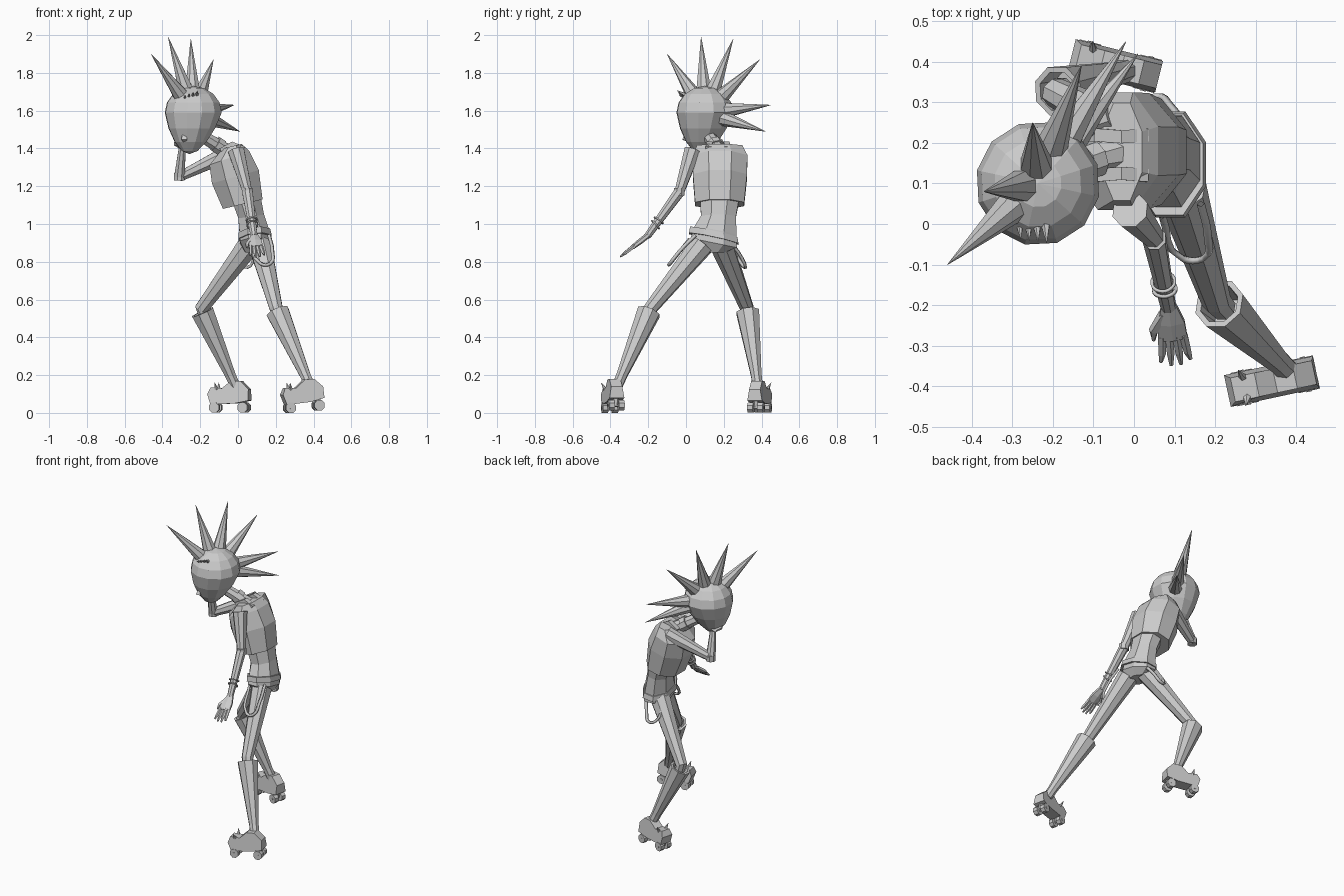
import bpy, bmesh, math
from mathutils import Vector, Matrix

cube = bpy.data.objects.get("Cube")
if cube:
    bpy.data.objects.remove(cube)

grey = bpy.data.materials.new("plain_grey")
grey.use_nodes = True
grey.diffuse_color = (0.6, 0.6, 0.6, 1)
grey.node_tree.nodes["Principled BSDF"].inputs["Base Color"].default_value = (0.6, 0.6, 0.6, 1)


def finish(name, bm):
    bmesh.ops.recalc_face_normals(bm, faces=bm.faces)
    mesh = bpy.data.meshes.new(name)
    bm.to_mesh(mesh)
    bm.free()
    mesh.materials.append(grey)
    obj = bpy.data.objects.new(name, mesh)
    bpy.context.collection.objects.link(obj)


def loft(name, sections, sides=8):
    """Skin rings given as (centre, half-axis u, half-axis v)."""
    bm = bmesh.new()
    rings = []
    grow = 1 / math.cos(math.pi / sides)
    for c, u, v in sections:
        ring = []
        for i in range(sides):
            a = math.tau * (i + 0.5) / sides
            p = Vector(c) + (Vector(u) * math.cos(a) + Vector(v) * math.sin(a)) * grow
            ring.append(bm.verts.new(p))
        rings.append(ring)
    for r, s in zip(rings, rings[1:]):
        for i in range(sides):
            j = (i + 1) % sides
            bm.faces.new((r[i], r[j], s[j], s[i]))
    bm.faces.new(rings[0])
    bm.faces.new(rings[-1])
    finish(name, bm)


def tube(name, points, radii, sides=8, axis=None):
    """Limb-like tube through points, with a radius at each."""
    pts = [Vector(p) for p in points]
    main = (pts[-1] - pts[0]) if axis is None else Vector(axis)
    ref = Vector((0, 1, 0)) if abs(main.normalized().y) < 0.8 else Vector((0, 0, 1))
    sections = []
    for i, (p, r) in enumerate(zip(pts, radii)):
        d = main if axis is not None else pts[min(i + 1, len(pts) - 1)] - pts[max(i - 1, 0)]
        u = ref.cross(d).normalized()
        sections.append((p, u * r, d.normalized().cross(u) * r))
    loft(name, sections, sides)


def spike(name, base, tip, radius, sides=8):
    tube(name, (base, tip), (radius, 0.0008), sides)


def cord(name, points, radius, cyclic=False):
    """Cord following a smooth path."""
    curve = bpy.data.curves.new(name, "CURVE")
    curve.dimensions = "3D"
    curve.bevel_depth = radius
    curve.bevel_resolution = 0
    curve.resolution_u = 4
    s = curve.splines.new("BEZIER")
    s.bezier_points.add(len(points) - 1)
    for bp, p in zip(s.bezier_points, points):
        bp.co = p
        bp.handle_left_type = bp.handle_right_type = "AUTO"
    s.use_cyclic_u = cyclic
    curve.materials.append(grey)
    obj = bpy.data.objects.new(name, curve)
    bpy.context.collection.objects.link(obj)


def ring(name, centre, axis, radius, thick):
    q = Vector(axis).to_track_quat("Z", "Y")
    pts = [Vector(centre) + q @ Vector((math.cos(a) * radius, math.sin(a) * radius, 0))
           for a in (math.tau * i / 6 for i in range(6))]
    cord(name, pts, thick, True)


# Head: a low sphere drawn in towards a narrow chin
C = Vector((-0.237, 0.1, 1.59))
face = Vector((-0.67, -0.74, 0)).normalized()
left = Vector((0, 0, 1)).cross(face)
bm = bmesh.new()
bmesh.ops.create_uvsphere(bm, u_segments=12, v_segments=8, radius=1)
for v in bm.verts:
    x, y, z = v.co
    low = max(0, -z)
    wide = 0.154 * (1 - 0.3 * low)
    v.co = C + (face * x + left * y) * wide + face * (0.03 * low)
    v.co.z += z * (0.14 if z > 0 else 0.22)
finish("head", bm)

# Nose
tube("nose", ((-0.285, 0.02, 1.5), (-0.285, -0.005, 1.45), (-0.28, 0.03, 1.44)), (0.006, 0.015, 0.01), 4)

# Row of hair spikes
tips = [(-0.46, -0.1, 1.9), (-0.37, 0.08, 1.99), (-0.25, 0.25, 1.98),
        (-0.13, 0.39, 1.87), (-0.02, 0.45, 1.63), (0.01, 0.42, 1.49)]
for i, t in enumerate(tips):
    d = (Vector(t) - C).normalized()
    spike(f"hair_spike_{i + 1}", C + d * 0.115, t, 0.04)

# Brow studs
for i in range(4):
    b = C + face * (0.1 - 0.012 * i) + left * (0.03 + 0.018 * i) + Vector((0, 0, 0.07 + 0.008 * i))
    spike(f"brow_stud_{i + 1}", b, b + face * 0.03 + left * 0.03 + Vector((0, 0, 0.022)), 0.009, 5)

# Neck and choker
tube("neck", ((-0.04, 0.175, 1.37), (-0.1, 0.16, 1.41), (-0.18, 0.125, 1.46)), (0.045, 0.035, 0.032))
tube("choker", ((-0.09, 0.163, 1.405), (-0.12, 0.152, 1.425)), (0.042, 0.042))
for s in (-1, 1):
    tube("shoulder_strap", ((0.03, 0.17 + s * 0.05, 1.395), (-0.03, 0.17 + s * 0.045, 1.42),
                            (-0.09, 0.17 + s * 0.05, 1.385)), (0.016, 0.016, 0.016), 4)

# Jacket, waist and hips
loft("jacket", [((0.025, 0.178, 1.105), (0.105, 0, 0.025), (0, 0.13, 0)),
                ((-0.014, 0.18, 1.25), (0.124, 0, 0.035), (0, 0.143, 0)),
                ((-0.046, 0.18, 1.35), (0.105, 0, 0.037), (0, 0.145, 0)),
                ((-0.03, 0.178, 1.412), (0.05, 0, 0.012), (0, 0.12, 0))])
loft("waist", [((0.04, 0.18, 1.15), (0.075, 0, 0.02), (0, 0.105, 0)),
               ((0.07, 0.172, 1.04), (0.068, 0, 0.01), (0, 0.093, 0)),
               ((0.085, 0.155, 0.96), (0.077, 0, 0.01), (0, 0.112, -0.02)),
               ((0.09, 0.147, 0.9), (0.08, 0, 0), (0, 0.122, -0.025)),
               ((0.09, 0.14, 0.85), (0.05, 0, 0), (0, 0.065, 0))])
loft("belt", [((0.087, 0.147, 0.955), (0.083, 0, 0.01), (0, 0.125, -0.028)),
              ((0.09, 0.147, 0.922), (0.088, 0, 0.01), (0, 0.131, -0.028))])

# Straps hanging from the belt
cord("left_hanging_strap", [(0.165, 0.05, 0.94), (0.182, -0.03, 0.86), (0.17, -0.085, 0.79),
                            (0.12, -0.085, 0.79), (0.07, 0.02, 0.92)], 0.01)
cord("right_hanging_strap", [(0.13, 0.23, 0.91), (0.09, 0.29, 0.83), (0.05, 0.315, 0.77),
                             (0.0, 0.28, 0.81), (0.03, 0.23, 0.91)], 0.01)


def leg(side, hip, knee, ankle):
    hip, knee, ankle = Vector(hip), Vector(knee), Vector(ankle)
    tube(side + "_thigh", (hip, hip.lerp(knee, 0.3), knee, knee.lerp(ankle, 0.1)),
         (0.06, 0.052, 0.034, 0.03))
    # Flared boot shaft with an open top
    shin = knee - ankle
    top = ankle + shin * 0.96
    tube(side + "_boot_shaft", (ankle, ankle + shin * 0.15, top, top, ankle + shin * 0.8),
         (0.027, 0.028, 0.06, 0.047, 0.04), 8, shin)


leg("left", (0.115, 0.085, 0.89), (0.203, -0.19, 0.55), (0.382, -0.365, 0.14))
leg("right", (0.06, 0.19, 0.89), (-0.195, 0.325, 0.55), (-0.014, 0.38, 0.14))


def skate(side, place, toe, pitch):
    m = (Matrix.Translation(place) @ Matrix.Rotation(math.atan2(toe[1], toe[0]), 4, "Z")
         @ Matrix.Rotation(pitch, 4, "Y"))
    # Shoe from a side profile
    outline = [(-0.105, 0.065), (-0.03, 0.05), (0.1, 0.045), (0.117, 0.1), (0.1, 0.135), (0.04, 0.13),
               (-0.01, 0.17), (-0.06, 0.17), (-0.105, 0.125)]
    bm = bmesh.new()
    f = bm.faces.new([bm.verts.new((x, -0.04, z)) for x, z in outline])
    out = bmesh.ops.extrude_face_region(bm, geom=[f])["geom"]
    bmesh.ops.translate(bm, vec=(0, 0.08, 0), verts=[g for g in out if isinstance(g, bmesh.types.BMVert)])
    for v in bm.verts:
        if v.co.z > 0.105:
            v.co.y *= 0.75
    bmesh.ops.transform(bm, matrix=m, verts=bm.verts)
    finish(side + "_skate_shoe", bm)
    # Wheels and axles
    for x in (-0.075, 0.08):
        tube(side + "_truck", (m @ Vector((x, 0, 0.075)), m @ Vector((x, 0, 0.028))), (0.018, 0.01), 6)
        tube(side + "_axle", (m @ Vector((x, -0.044, 0.028)), m @ Vector((x, 0.044, 0.028))), (0.007, 0.007), 6)
        for s in (-1, 1):
            tube(side + "_wheel", (m @ Vector((x, s * 0.012, 0.028)), m @ Vector((x, s * 0.042, 0.028))),
                 (0.027, 0.027), 8)
    # Studs on the shoe
    for s in (-1, 1):
        spike(side + "_shoe_stud", m @ Vector((0.07, s * 0.025, 0.125)), m @ Vector((0.075, s * 0.045, 0.16)), 0.01, 6)


skate("left", (0.353, -0.386, 0.006), (-0.21, -0.045), math.radians(5))
skate("right", (-0.04, 0.389, 0), (-0.2, 0.05), 0)


def arm(side, shoulder, elbow, wrist):
    tube(side + "_upper_arm", (shoulder, elbow), (0.043, 0.025))
    tube(side + "_forearm", (elbow, wrist), (0.028, 0.018))
    tube(side + "_elbow", (Vector(elbow) + Vector((0, 0, 0.02)), Vector(elbow) - Vector((0, 0, 0.02))),
         (0.028, 0.028))


def hand(side, wrist, reach, across):
    w, r, a = Vector(wrist), Vector(reach), Vector(across).normalized()
    n = r.cross(a).normalized() * 0.013
    loft(side + "_palm", [(w, a * 0.017, n), (w + r * 0.3, a * 0.034, n), (w + r * 0.55, a * 0.036, n * 0.8)], 6)
    for i in range(4):
        k = (i - 1.5) / 1.5
        long = 1 - 0.1 * abs(k)
        tube(f"{side}_finger_{i + 1}", (w + r * 0.5 + a * k * 0.027, w + r * 0.78 + a * k * 0.032,
                                        w + r * long + a * k * 0.037), (0.009, 0.008, 0.004), 5)
    tube(side + "_thumb", (w + r * 0.15 - a * 0.015, w + r * 0.4 - a * 0.045, w + r * 0.55 - a * 0.048),
         (0.011, 0.01, 0.004), 5)


# Lowered left arm with bracelets
bend = Vector((0.05, -0.035, 1.17))
lw = Vector((0.085, -0.205, 0.935))
arm("left", (-0.01, 0.035, 1.39), bend, lw)
hand("left", lw + Vector((0, 0.008, 0.008)), (0.02, -0.155, -0.12), (1, 0.1, 0.05))
for i, t in enumerate((0.64, 0.74)):
    ring(f"bracelet_{i + 1}", bend.lerp(lw, t), (0.1, -0.5 - 0.3 * i, -0.7), 0.028, 0.005)

# Raised right arm, hand at the face
rw = Vector((-0.295, 0.135, 1.405))
arm("right", (-0.05, 0.27, 1.375), (-0.31, 0.18, 1.25), rw)
hand("right", rw, (0.015, -0.07, 0.09), (0.8, 0.1, 0.3))
